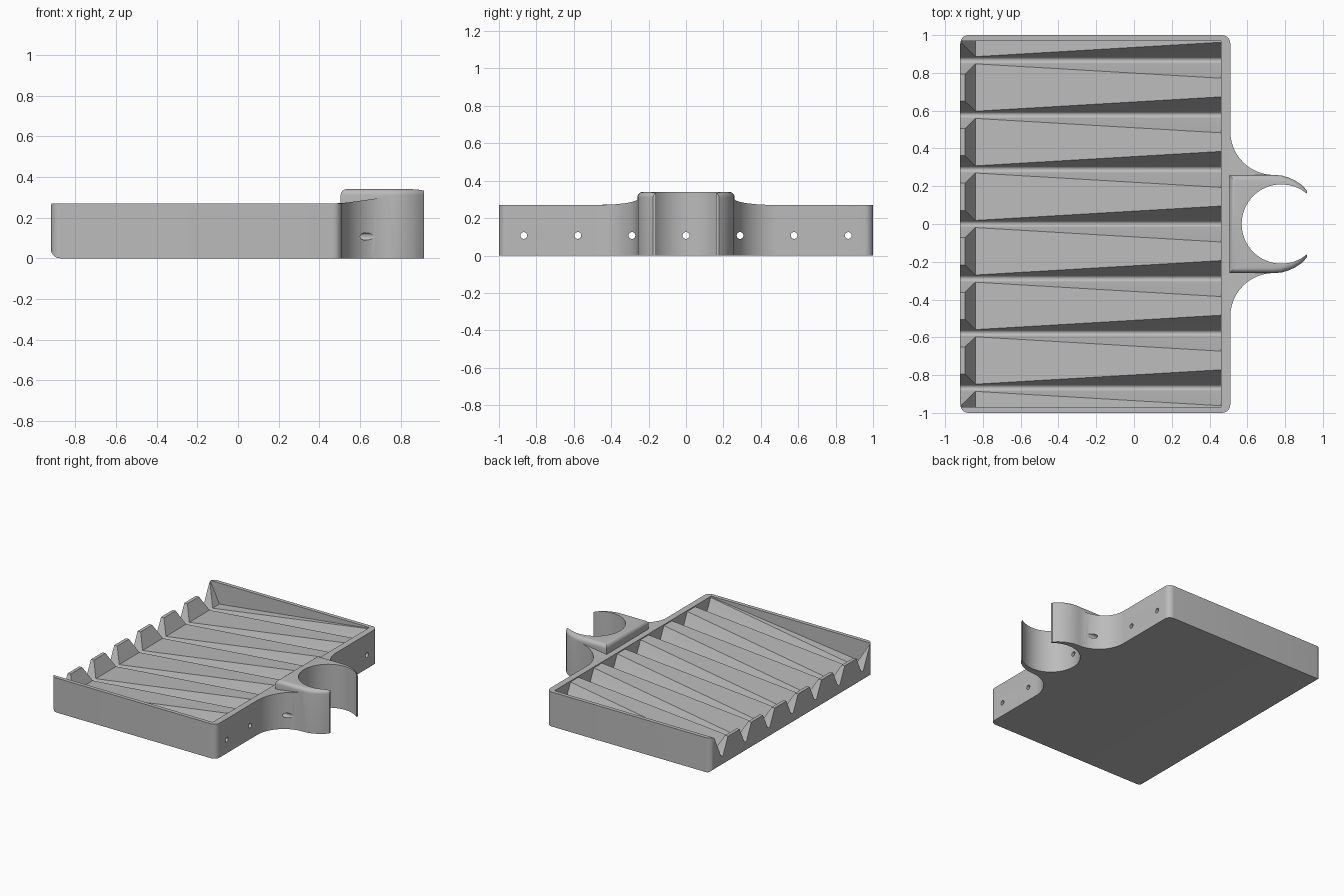
import bpy, bmesh, math
from mathutils import Vector

cube = bpy.data.objects.get("Cube")
if cube:
    bpy.data.objects.remove(cube)

grey = bpy.data.materials.new("light grey plastic")
grey.use_nodes = True
grey.diffuse_color = (0.5, 0.5, 0.5, 1)
grey.node_tree.nodes["Principled BSDF"].inputs["Base Color"].default_value = (0.5, 0.5, 0.5, 1)


def make(name, bm):
    bmesh.ops.recalc_face_normals(bm, faces=bm.faces)
    mesh = bpy.data.meshes.new(name)
    bm.to_mesh(mesh)
    bm.free()
    mesh.materials.append(grey)
    obj = bpy.data.objects.new(name, mesh)
    bpy.context.collection.objects.link(obj)
    return obj


def prism(points, axis, start, end):
    """Extrude a 2D outline along one axis."""
    place = {"x": lambda a, b, d: (d, a, b),
             "y": lambda a, b, d: (a, d, b),
             "z": lambda a, b, d: (a, b, d)}[axis]
    bm = bmesh.new()
    face = bm.faces.new([bm.verts.new(place(a, b, start)) for a, b in points])
    new = bmesh.ops.extrude_face_region(bm, geom=[face])["geom"]
    shift = Vector(place(0, 0, end - start))
    bmesh.ops.translate(bm, vec=shift, verts=[v for v in new if isinstance(v, bmesh.types.BMVert)])
    return bm


def arc(cx, cy, r, a0, a1, n):
    angles = [math.radians(a0 + (a1 - a0) * i / n) for i in range(n + 1)]
    return [(cx + r * math.cos(a), cy + r * math.sin(a)) for a in angles]


def mirrored(points):
    return points + [(x, -y) for x, y in reversed(points)]


def combine(target, tool, operation):
    mod = target.modifiers.new("combine", "BOOLEAN")
    mod.operation, mod.solver, mod.object = operation, "EXACT", tool
    bpy.context.view_layer.update()
    result = bpy.data.meshes.new_from_object(target.evaluated_get(bpy.context.evaluated_depsgraph_get()))
    target.modifiers.clear()
    target.data = result
    bpy.data.objects.remove(tool)


LEFT, RIGHT, TOP = -0.92, 0.51, 0.27
PITCH, DRAIN_Z, DRAIN_R = 0.289, 0.107, 0.018

# Tray block with rounded corners and a rounded lower edge at the draining end
bm = prism([(LEFT, -1), (RIGHT, -1), (RIGHT, 1), (LEFT, 1)], "z", 0, TOP)
round_edges = []
for e in bm.edges:
    a, b = (v.co for v in e.verts)
    upright = abs(a.z - b.z) > 0.1
    low_end = max(a.x, b.x) < LEFT + 0.01 and max(a.z, b.z) < 0.01
    if upright or low_end:
        round_edges.append(e)
bmesh.ops.bevel(bm, geom=round_edges, offset=0.045, segments=8, profile=0.5, affect="EDGES")
dish = make("drain_dish", bm)

# Sloping floor with a steep ramp at the draining end
floor = [(-0.84, 0.105), (0.46, 0.262), (0.46, 0.5), (-1, 0.5), (-1, 0.43)]
combine(dish, make("floor_cutter", prism(floor, "y", -0.97, 0.97)), "DIFFERENCE")
crest = [(-1, 0.215), (-0.86, 0.215), (-0.86, 0.5), (-1, 0.5)]
combine(dish, make("crest_cutter", prism(crest, "y", -3 * PITCH, 3 * PITCH)), "DIFFERENCE")

# Round-bottomed V grooves
for i in range(-3, 4):
    y = i * PITCH
    groove = arc(y, DRAIN_Z, DRAIN_R, 207, 333, 10) + [(y + 0.1, TOP + 0.002), (y - 0.1, TOP + 0.002)]
    combine(dish, make("groove_cutter", prism(groove, "x", -1, 0.46)), "DIFFERENCE")

# Flared neck whose top rises gently towards the clip
flare = mirrored([(0.48, 0.49)] + arc(0.74, 0.49, 0.23, 180, 270, 20))
bm = prism(flare, "z", 0, TOP)
for v in bm.verts:
    if v.co.z > 0.1:
        v.co.z += 0.14 * max(0, v.co.x - RIGHT)
combine(dish, make("neck", bm), "UNION")

# Raised clip with softened upper rim
outline = mirrored([(0.505, 0.26), (0.74, 0.26), (0.78, 0.257), (0.82, 0.245),
                    (0.855, 0.229), (0.89, 0.205), (0.915, 0.177)])
bm = prism(outline, "z", 0, 0.34)
rim = [e for e in bm.edges if all(v.co.z > 0.3 for v in e.verts)
       and min(v.co.x for v in e.verts) < 0.91]
bmesh.ops.bevel(bm, geom=rim, offset=0.03, segments=6, profile=0.5, affect="EDGES")
combine(dish, make("clip", bm), "UNION")

# Bore for the pipe
bore = arc(0.78, 0, 0.21, 0, 354.375, 63)
combine(dish, make("bore_cutter", prism(bore, "z", -0.1, 0.5)), "DIFFERENCE")

# Drain holes through the thick end
for i in range(-3, 4):
    hole = arc(i * PITCH, DRAIN_Z, DRAIN_R, 0, 345, 23)
    combine(dish, make("drain_cutter", prism(hole, "x", 0.4, 0.8)), "DIFFERENCE")

bpy.ops.object.select_all(action="DESELECT")
dish.select_set(True)
bpy.context.view_layer.objects.active = dish
bpy.ops.object.shade_smooth_by_angle(angle=math.radians(25))
